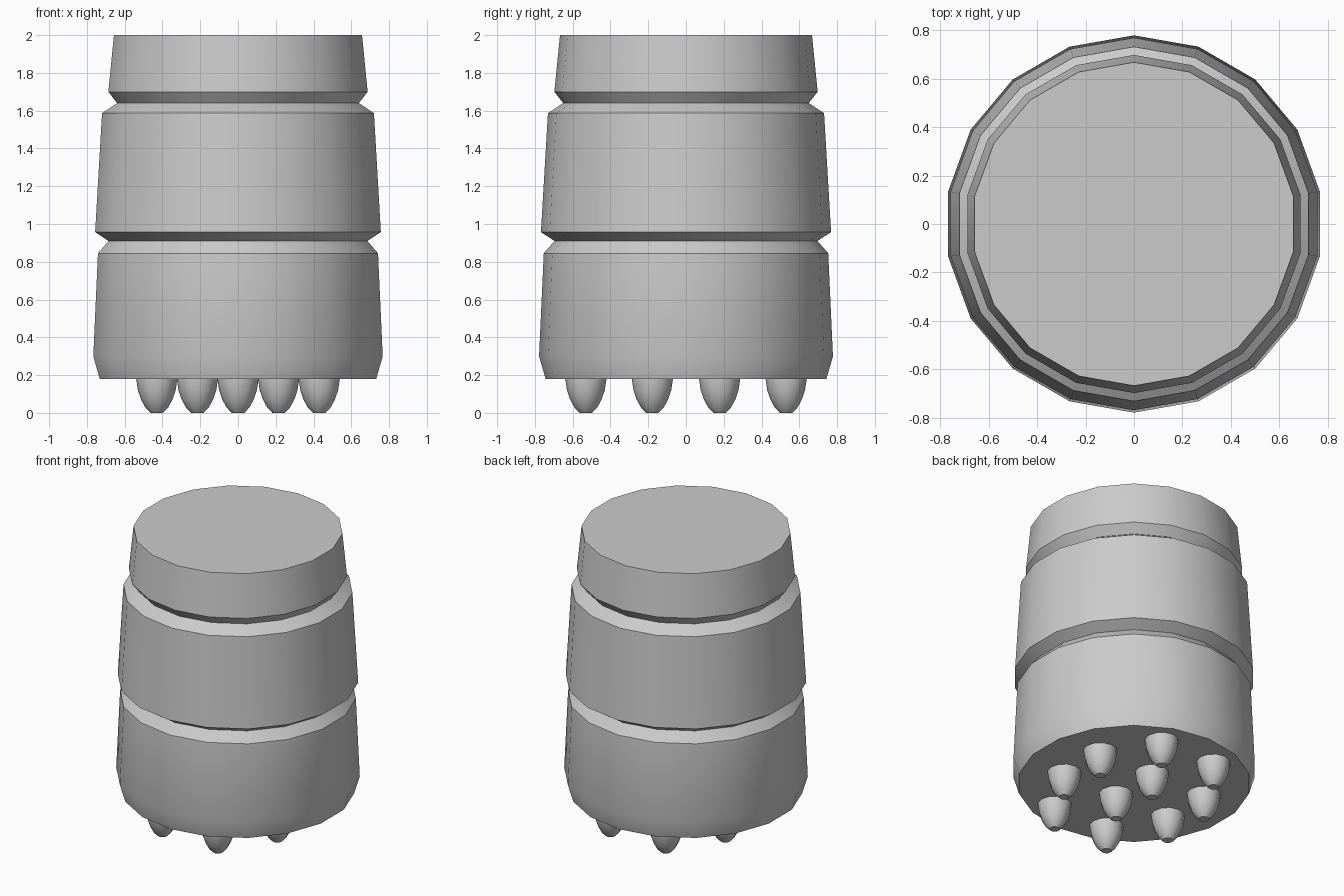
import bpy, bmesh, math

if "Cube" in bpy.data.objects:
    bpy.data.objects.remove(bpy.data.objects["Cube"])


def lathe(name, profile, sides, start, x=0.0, y=0.0):
    """Revolve (radius, z) points, listed bottom to top, into a closed solid."""
    bm = bmesh.new()
    rings = []
    for r, z in profile:
        ring = []
        for i in range(sides):
            a = start + 2 * math.pi * i / sides
            ring.append(bm.verts.new((r * math.cos(a), r * math.sin(a), z)))
        rings.append(ring)
    for lo, hi in zip(rings, rings[1:]):
        for i in range(sides):
            j = (i + 1) % sides
            bm.faces.new((lo[i], lo[j], hi[j], hi[i]))
    bm.faces.new(rings[0][::-1])
    bm.faces.new(rings[-1])
    mesh = bpy.data.meshes.new(name)
    bm.to_mesh(mesh)
    bm.free()
    obj = bpy.data.objects.new(name, mesh)
    obj.location = (x, y, 0)
    bpy.context.collection.objects.link(obj)
    bpy.ops.object.select_all(action='DESELECT')
    obj.select_set(True)
    bpy.context.view_layer.objects.active = obj
    bpy.ops.object.shade_smooth_by_angle(angle=math.radians(32))
    return obj


# Tapered 18-sided body with two V-shaped grooves
body_profile = [
    (0.743, 0.18), (0.778, 0.30), (0.753, 0.845),
    (0.696, 0.91), (0.768, 0.957), (0.731, 1.587),
    (0.650, 1.64), (0.697, 1.70), (0.667, 2.00),
]
lathe("body", body_profile, 18, math.pi / 2)

# Rounded studs under the base, in staggered rows
stud_profile = [
    (0.033, 0.0), (0.060, 0.028), (0.083, 0.07),
    (0.100, 0.12), (0.109, 0.18), (0.109, 0.20),
]
rows = [(-0.53, (-0.215, 0.215)), (-0.178, (-0.43, 0, 0.43)),
        (0.178, (-0.43, 0, 0.43)), (0.53, (-0.215, 0.215))]
count = 0
for y, xs in rows:
    for x in xs:
        count += 1
        lathe(f"stud_{count}", stud_profile, 12, 0.0, x, y)
